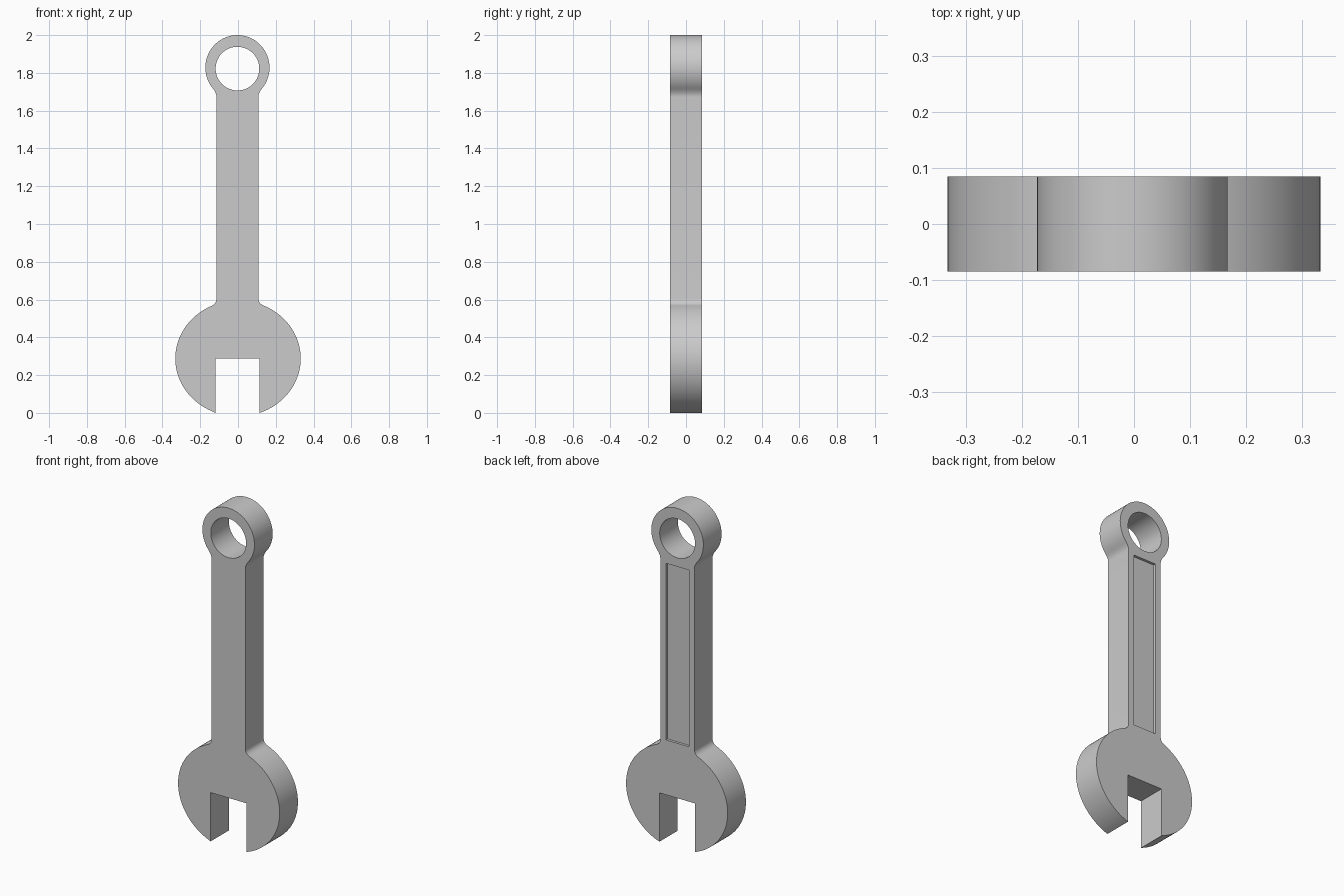
import bpy, bmesh, math

if "Cube" in bpy.data.objects:
    bpy.data.objects.remove(bpy.data.objects["Cube"])

HALF = 0.085        # half thickness
CX = -0.003         # centre line of shank, ring and slot
RECESS = 0.015      # depth of the panel on the back


def arc(cx, cz, rx, rz, a0, a1, n):
    return [(cx + rx * math.cos(math.radians(a0 + (a1 - a0) * i / n)),
             cz + rz * math.sin(math.radians(a0 + (a1 - a0) * i / n))) for i in range(n + 1)]


def fillet(p, c, q, n=8):
    # points strictly between p and q on a quadratic curve
    return [tuple((1 - t) ** 2 * p[k] + 2 * t * (1 - t) * c[k] + t * t * q[k] for k in (0, 1))
            for t in (i / n for i in range(1, n))]


def side(s):
    # one half of the outline, from slot corner up to the ring top (s = +1 / -1)
    def m(pts):
        return [(s * x, z) for x, z in pts]
    o = s * CX
    head = arc(0, 0.288, 0.332, 0.307, -69.5, 64.5, 40)
    head[0] = (0.1165 + o, 0.0)
    low = (0.111 + o, 0.605)
    high = (0.111 + o, 1.672)
    ring = arc(o, 1.828, 0.17, 0.172, -40, 90, 28)
    pts = [(0.1165 + o, 0.288)] + head
    pts += fillet(head[-1], (0.111 + o, 0.577), low) + [low, high]
    pts += fillet(high, (0.111 + o, 1.694), ring[0]) + ring
    return m(pts)


outline = side(1) + side(-1)[-2::-1]
hole = arc(CX, 1.8225, 0.1155, 0.1155, 0, 360, 64)[:-1]
panel = [(CX + sx * 0.075, z) for sx, z in ((-1, 0.612), (1, 0.612), (1, 1.655), (-1, 1.655))]

bm = bmesh.new()


def loop(pts, y):
    vs = [bm.verts.new((x, y, z)) for x, z in pts]
    es = [bm.edges.new((vs[i], vs[(i + 1) % len(vs)])) for i in range(len(vs))]
    return vs, es


def walls(a, b):
    for i in range(len(a)):
        j = (i + 1) % len(a)
        bm.faces.new((a[i], a[j], b[j], b[i]))


def cap(edges, ny):
    bmesh.ops.triangle_fill(bm, edges=edges, use_beauty=True, use_dissolve=False, normal=(0, ny, 0))


of, oe = loop(outline, -HALF)
ob, obe = loop(outline, HALF)
hf, he = loop(hole, -HALF)
hb, hbe = loop(hole, HALF)
pb, pe = loop(panel, HALF)
pi, _ = loop(panel, HALF - RECESS)

cap(oe + he, -1)            # front face
cap(obe + hbe + pe, 1)      # back face around the panel
walls(of, ob)               # outer rim
walls(hf, hb)               # ring bore
walls(pb, pi)               # panel sides
bm.faces.new(pi)            # panel floor
bmesh.ops.recalc_face_normals(bm, faces=bm.faces)

mesh = bpy.data.meshes.new("wrench")
bm.to_mesh(mesh)
bm.free()
wrench = bpy.data.objects.new("wrench", mesh)
bpy.context.collection.objects.link(wrench)

grey = bpy.data.materials.new("steel grey")
grey.diffuse_color = (0.6, 0.6, 0.6, 1)
grey.use_nodes = True
grey.node_tree.nodes["Principled BSDF"].inputs["Base Color"].default_value = grey.diffuse_color
mesh.materials.append(grey)

bpy.context.view_layer.objects.active = wrench
wrench.select_set(True)
bpy.ops.object.shade_smooth_by_angle(angle=math.radians(30))
